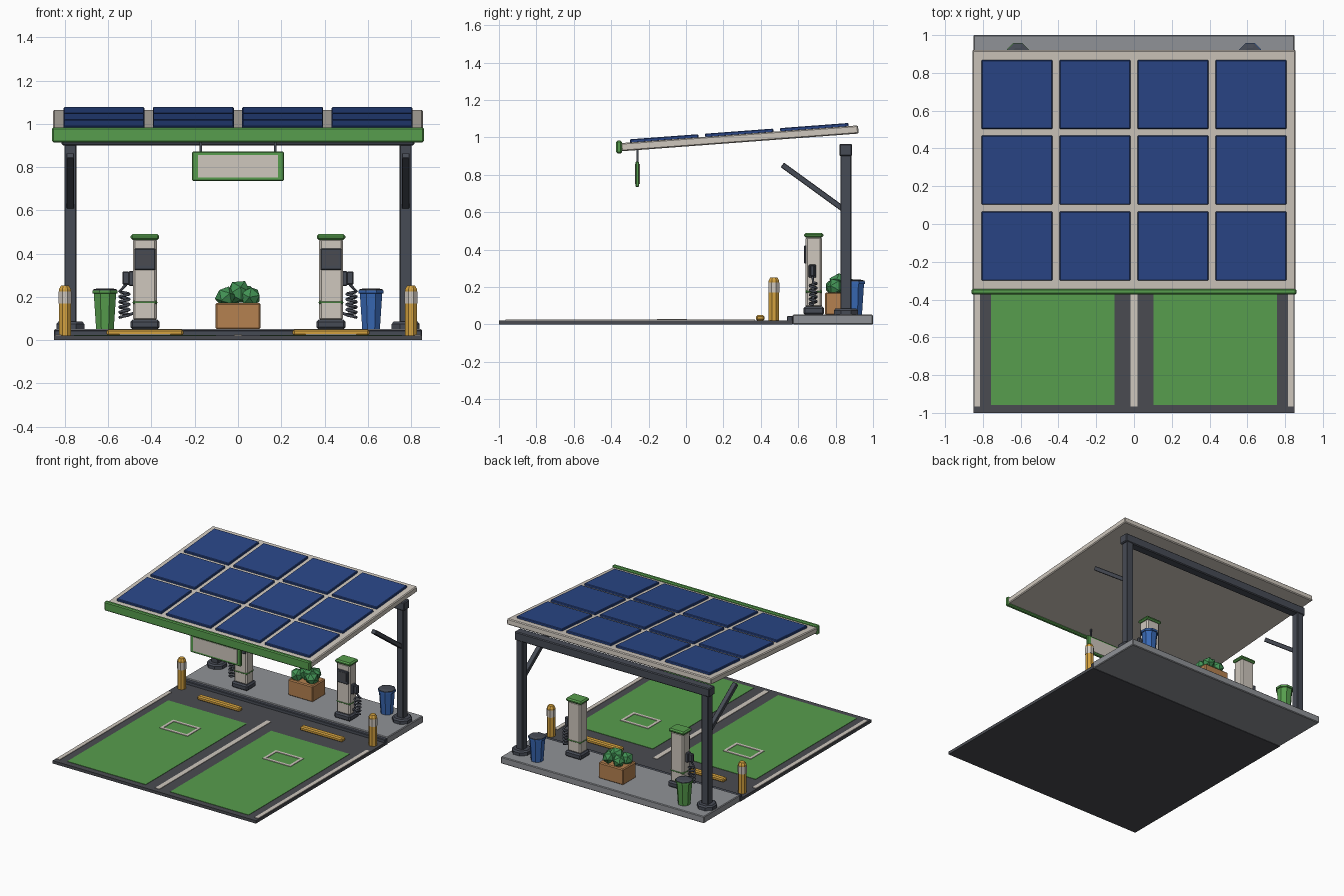
import bpy, bmesh, math
from mathutils import Vector, Matrix

if "Cube" in bpy.data.objects:
    bpy.data.objects.remove(bpy.data.objects["Cube"], do_unlink=True)


def material(name, r, g, b):
    m = bpy.data.materials.new(name)
    m.use_nodes = True
    m.diffuse_color = (r, g, b, 1)
    m.node_tree.nodes["Principled BSDF"].inputs["Base Color"].default_value = (r, g, b, 1)
    return m


ASPHALT = material("asphalt", 0.068, 0.071, 0.082)
METAL = material("dark_metal", 0.062, 0.07, 0.09)
CONCRETE = material("concrete_grey", 0.28, 0.29, 0.31)
CREAM = material("cream", 0.62, 0.57, 0.51)
GREEN = material("green", 0.095, 0.34, 0.075)
LEAF = material("leaf_green", 0.055, 0.29, 0.09)
SOLAR = material("solar_blue", 0.023, 0.062, 0.245)
BLUE = material("bin_blue", 0.04, 0.14, 0.46)
YELLOW = material("safety_yellow", 0.66, 0.36, 0.05)
WOOD = material("wood", 0.46, 0.22, 0.08)


def finish(name, bm, mat):
    bmesh.ops.recalc_face_normals(bm, faces=bm.faces)
    me = bpy.data.meshes.new(name)
    bm.to_mesh(me)
    bm.free()
    me.materials.append(mat)
    ob = bpy.data.objects.new(name, me)
    bpy.context.collection.objects.link(ob)
    return ob


def box(name, x, y, z, mat, bevel=0, tilt=0):
    """Box from (low, high) ranges on each axis, optionally tilted about x."""
    bm = bmesh.new()
    bmesh.ops.create_cube(bm, size=1)
    bmesh.ops.scale(bm, verts=bm.verts, vec=(x[1] - x[0], y[1] - y[0], z[1] - z[0]))
    ob = finish(name, bm, mat)
    ob.location = [sum(r) / 2 for r in (x, y, z)]
    ob.rotation_euler.x = tilt
    if bevel:
        mod = ob.modifiers.new("bevel", "BEVEL")
        mod.width = bevel
        mod.segments = 1
    return ob


def span(c, half):
    return (c - half, c + half)


def lathe(name, x, y, profile, mat, sides=8):
    """Low-poly solid of revolution from (radius, height) pairs."""
    bm = bmesh.new()
    rings = []
    for r, z in profile:
        rings.append([bm.verts.new((r * math.cos(a), r * math.sin(a), z)) for a in
                      (math.tau * (i + 0.5) / sides for i in range(sides))])
    for low, high in zip(rings, rings[1:]):
        for i in range(sides):
            j = (i + 1) % sides
            bm.faces.new((low[i], low[j], high[j], high[i]))
    bm.faces.new(rings[0])
    bm.faces.new(rings[-1])
    ob = finish(name, bm, mat)
    ob.location = (x, y, 0)
    return ob


def tube(name, points, radius, mat):
    cu = bpy.data.curves.new(name, "CURVE")
    cu.dimensions = "3D"
    cu.bevel_depth = radius
    cu.bevel_resolution = 1
    cu.use_fill_caps = True
    sp = cu.splines.new("POLY")
    sp.points.add(len(points) - 1)
    for p, co in zip(sp.points, points):
        p.co = (*co, 1)
    cu.materials.append(mat)
    ob = bpy.data.objects.new(name, cu)
    bpy.context.collection.objects.link(ob)


# Ground: driveway, kerb and raised island
box("driveway", (-0.85, 0.85), (-1, 0.57), (0, 0.022), ASPHALT)
box("kerb", (-0.85, 0.85), (0.54, 0.572), (0, 0.046), METAL, 0.004)
box("island", (-0.85, 0.85), (0.57, 1), (0, 0.052), CONCRETE, 0.005)
for x, half in ((-0.83, 0.015), (0, 0.018), (0.83, 0.015)):
    box("lane_stripe", span(x, half), (-0.965, 0.37), (0.02, 0.026), CREAM)

# Parking bays with outlined rectangle and wheel stop
for s in (-1, 1):
    cx = 0.43 * s
    box("bay_floor", span(cx, 0.328), (-0.957, 0.25), (0.02, 0.025), GREEN)
    for e in (-1, 1):
        box("bay_mark_side", span(cx + 0.107 * e, 0.01), span(-0.075, 0.08), (0.022, 0.029), CREAM)
        box("bay_mark_end", span(cx, 0.117), span(-0.075 + 0.07 * e, 0.01), (0.022, 0.029), CREAM)
    box("wheel_stop", span(cx, 0.177), (0.375, 0.42), (0.02, 0.05), YELLOW, 0.008)

# Bollards
for s in (-1, 1):
    lathe("bollard", 0.8 * s, 0.47, [(0.03, 0.02), (0.03, 0.235), (0.02, 0.252)], YELLOW)
    lathe("bollard_band", 0.8 * s, 0.47, [(0.032, 0.17), (0.032, 0.225)], CREAM)

# Posts, cross beam and braces
box("cross_beam", (-0.815, 0.815), (0.82, 0.888), (0.9, 0.965), METAL, 0.006)
for s in (-1, 1):
    px = 0.775 * s
    box("post", span(px, 0.028), (0.826, 0.884), (0.05, 0.93), METAL, 0.004)
    lathe("post_foot", px, 0.855, [(0.07, 0.05), (0.07, 0.075), (0.06, 0.086)], METAL)
    start, end = Vector((px, 0.84, 0.617)), Vector((px, 0.515, 0.853))
    d = end - start
    brace = box("brace", span(px, 0.018), (-d.length / 2, d.length / 2), (-0.015, 0.015),
                METAL, 0.003, math.atan2(-d.z, -d.y) + math.pi)
    brace.location = (start + end) / 2

# Tilted canopy roof with solar panels
TILT = 0.0745
roof_centre = Vector((0, 0.287, 0.995))
roof = box("canopy_roof", (-0.855, 0.855), (-0.349, 0.923), (0.973, 1.017), CREAM, 0.006, TILT)
roof.location = roof_centre
turn = Matrix.Rotation(TILT, 3, "X")
for col in range(4):
    for row in range(3):
        panel = box("solar_panel", (-0.1875, 0.1875), (-0.183, 0.183), (-0.01, 0.01), SOLAR, 0.004, TILT)
        panel.location = roof_centre + turn @ Vector(((col - 1.5) * 0.413, (row - 1) * 0.4025, 0.0285))
box("front_fascia", (-0.86, 0.86), (-0.373, -0.343), (0.914, 0.983), GREEN, 0.007)

# Hanging sign
box("sign_frame", (-0.212, 0.212), (-0.27, -0.25), (0.735, 0.872), GREEN, 0.005)
box("sign_face", (-0.184, 0.184), (-0.273, -0.247), (0.752, 0.857), CREAM)
for s in (-1, 1):
    box("sign_hanger", span(0.172 * s, 0.005), span(-0.26, 0.005), (0.865, 0.945), METAL)

# Charging stations
for s in (-1, 1):
    cx, cy = 0.43 * s, 0.683
    box("charger_base", span(cx, 0.067), span(cy, 0.056), (0.05, 0.095), METAL, 0.01)
    box("charger_body", span(cx, 0.055), span(cy, 0.043), (0.09, 0.47), CREAM, 0.01)
    box("charger_band", span(cx, 0.057), span(cy, 0.045), (0.165, 0.185), GREEN, 0.008)
    box("charger_cap", span(cx, 0.066), span(cy, 0.051), (0.464, 0.49), GREEN, 0.009)
    box("charger_screen_frame", span(cx, 0.048), (0.632, 0.645), (0.325, 0.423), METAL, 0.003)
    box("charger_screen", span(cx, 0.034), (0.63, 0.634), (0.345, 0.41), ASPHALT)
    # Plug, holster and coiled cable on the outer side
    ox = cx + 0.095 * s
    box("plug_holster", sorted((cx + 0.05 * s, cx + 0.075 * s)), span(0.676, 0.02), (0.25, 0.32), METAL, 0.004)
    box("plug_handle", span(cx + 0.088 * s, 0.017), span(0.676, 0.013), (0.256, 0.318), METAL, 0.006)
    turns, steps = 5, 10
    coil = [(cx + 0.085 * s, 0.676, 0.26)]
    for i in range(turns * steps + 1):
        a = math.tau * i / steps
        coil.append((ox + 0.022 * math.cos(a) * s, 0.68 + 0.018 * math.sin(a),
                     0.225 - 0.12 * i / (turns * steps)))
    coil.append((cx + 0.05 * s, 0.68, 0.125))
    tube("coiled_cable", coil, 0.007, METAL)

# Planter with faceted bushes
box("planter", (-0.104, 0.104), (0.743, 0.9), (0.05, 0.172), WOOD, 0.007)
bushes = ((-0.058, 0.79, 0.2, 0.05), (0.005, 0.82, 0.222, 0.058), (0.058, 0.8, 0.2, 0.05),
          (-0.04, 0.86, 0.205, 0.046), (0.045, 0.86, 0.21, 0.046))
for i, (x, y, z, r) in enumerate(bushes):
    bm = bmesh.new()
    bmesh.ops.create_icosphere(bm, subdivisions=1, radius=r)
    bush = finish("bush", bm, LEAF)
    bush.location = (x, y, z)
    bush.rotation_euler = (0.4 * i, 0.3, 0.9 * i)

# Waste bins
for s, mat in ((-1, GREEN), (1, BLUE)):
    bx, by = 0.615 * s, 0.9
    lathe("bin", bx, by, [(0.044, 0.05), (0.056, 0.215), (0.063, 0.217), (0.063, 0.23)], mat)
    lathe("bin_lid", bx, by, [(0.06, 0.228), (0.06, 0.234), (0.035, 0.24)], METAL)
